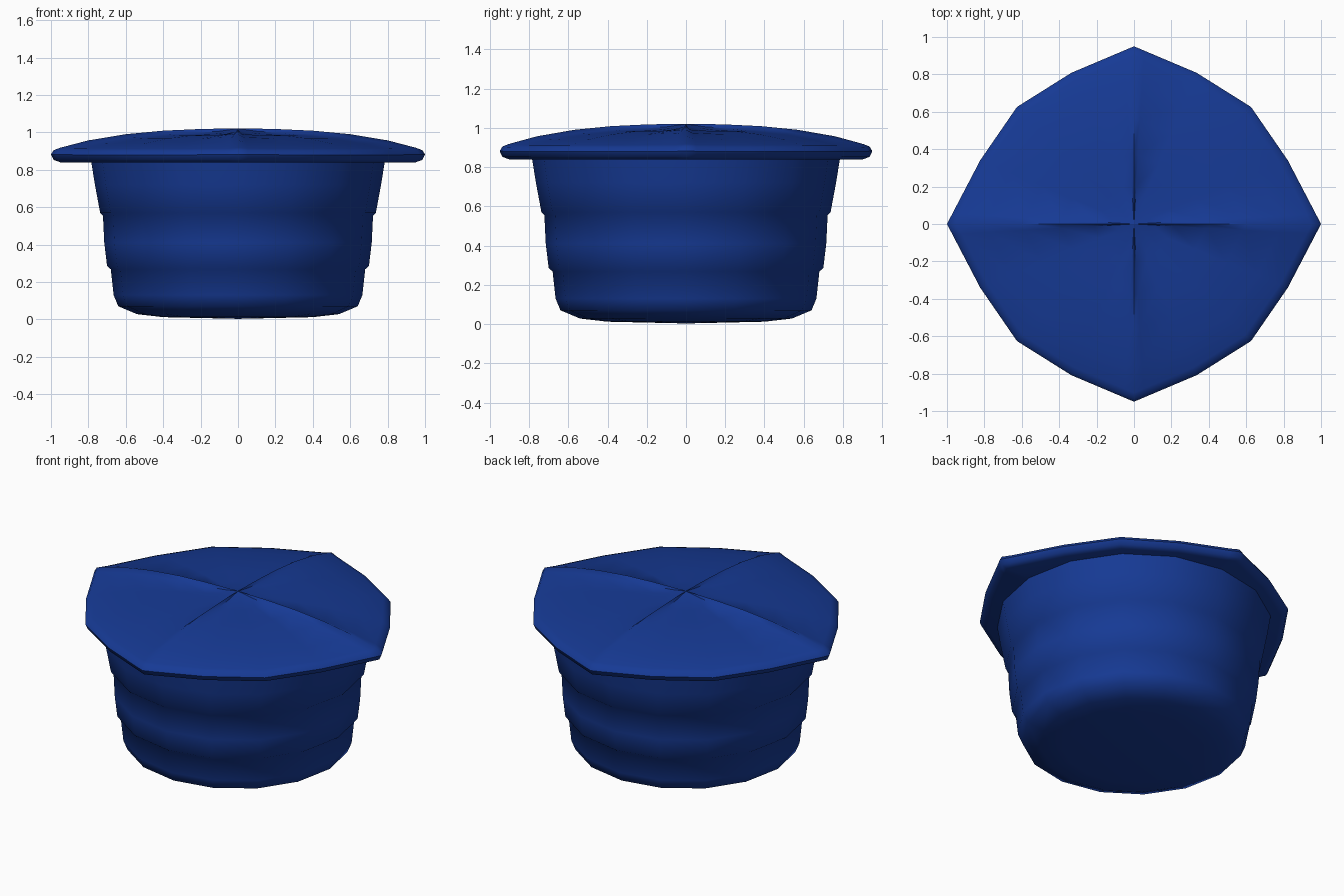
import bpy, bmesh, math
from mathutils import Vector

if "Cube" in bpy.data.objects:
    bpy.data.objects.remove(bpy.data.objects["Cube"])

blue = bpy.data.materials.new("deep_blue")
blue.diffuse_color = (0.008, 0.042, 0.30, 1)
blue.use_nodes = True
blue.node_tree.nodes["Principled BSDF"].inputs["Base Color"].default_value = blue.diffuse_color


def loft(name, rings, angle, close_start=None, close_end=None):
    """Skin a stack of equal-length rings, with optional pole points at the ends."""
    bm = bmesh.new()
    loops = [[bm.verts.new(p) for p in ring] for ring in rings]
    n = len(loops[0])
    for a, b in zip(loops, loops[1:]):
        for i in range(n):
            j = (i + 1) % n
            bm.faces.new((a[i], a[j], b[j], b[i]))
    for loop, pole in ((loops[0], close_start), (loops[-1], close_end)):
        if pole is not None:
            v = bm.verts.new((0, 0, pole))
            for i in range(n):
                bm.faces.new((loop[i], loop[(i + 1) % n], v))
    bmesh.ops.recalc_face_normals(bm, faces=bm.faces)
    mesh = bpy.data.meshes.new(name)
    bm.to_mesh(mesh)
    bm.free()
    obj = bpy.data.objects.new(name, mesh)
    bpy.context.collection.objects.link(obj)
    mesh.materials.append(blue)
    bpy.ops.object.select_all(action='DESELECT')
    obj.select_set(True)
    bpy.context.view_layer.objects.active = obj
    bpy.ops.object.shade_smooth_by_angle(angle=math.radians(angle))
    return obj


# Bowl: sixteen-sided tapered cup with two stepped bands
bowl_profile = [(0.40, 0.012), (0.54, 0.028), (0.64, 0.07), (0.665, 0.13),
                (0.68, 0.268), (0.70, 0.285), (0.715, 0.41), (0.722, 0.555),
                (0.737, 0.57), (0.765, 0.72), (0.785, 0.845)]
bowl_rings = [[(r * math.cos(k * math.pi / 8), r * math.sin(k * math.pi / 8), z)
               for k in range(16)] for r, z in bowl_profile]
loft("bowl", bowl_rings, 50, close_start=0.003)

# Lid outline: sixteen sides drawn out to four tips, with extra points beside each tip
corner_radius = [1.0, 0.89, 0.885, 0.875, 0.95, 0.875, 0.885, 0.89]
corners = [Vector((math.cos(k * math.pi / 8), math.sin(k * math.pi / 8))) * corner_radius[k % 8]
           for k in range(16)]
outline = []          # (point, ridge weight)
for k in range(16):
    p, before, after = corners[k], corners[k - 1], corners[(k + 1) % 16]
    if k % 4 == 0:
        outline += [(p.lerp(before, 0.16), 0.3), (p, 1.0), (p.lerp(after, 0.16), 0.3)]
    else:
        outline.append((p, 0.0))

# Lid: flat underside, rounded rim, domed panels between four ridges
lid_profile = [  # scale, panel height, ridge height
    (0.95, 0.84, 0.84), (0.985, 0.852, 0.852), (1.0, 0.88, 0.882),
    (0.985, 0.900, 0.905), (0.95, 0.912, 0.918), (0.80, 0.940, 0.957),
    (0.60, 0.967, 0.990), (0.40, 0.983, 1.009), (0.22, 0.990, 1.017),
    (0.10, 1.000, 1.020)]
lid_rings = [[(p.x * s, p.y * s, zp + (zr - zp) * w) for p, w in outline]
             for s, zp, zr in lid_profile]
loft("lid", lid_rings, 50, close_start=0.84, close_end=1.02)
